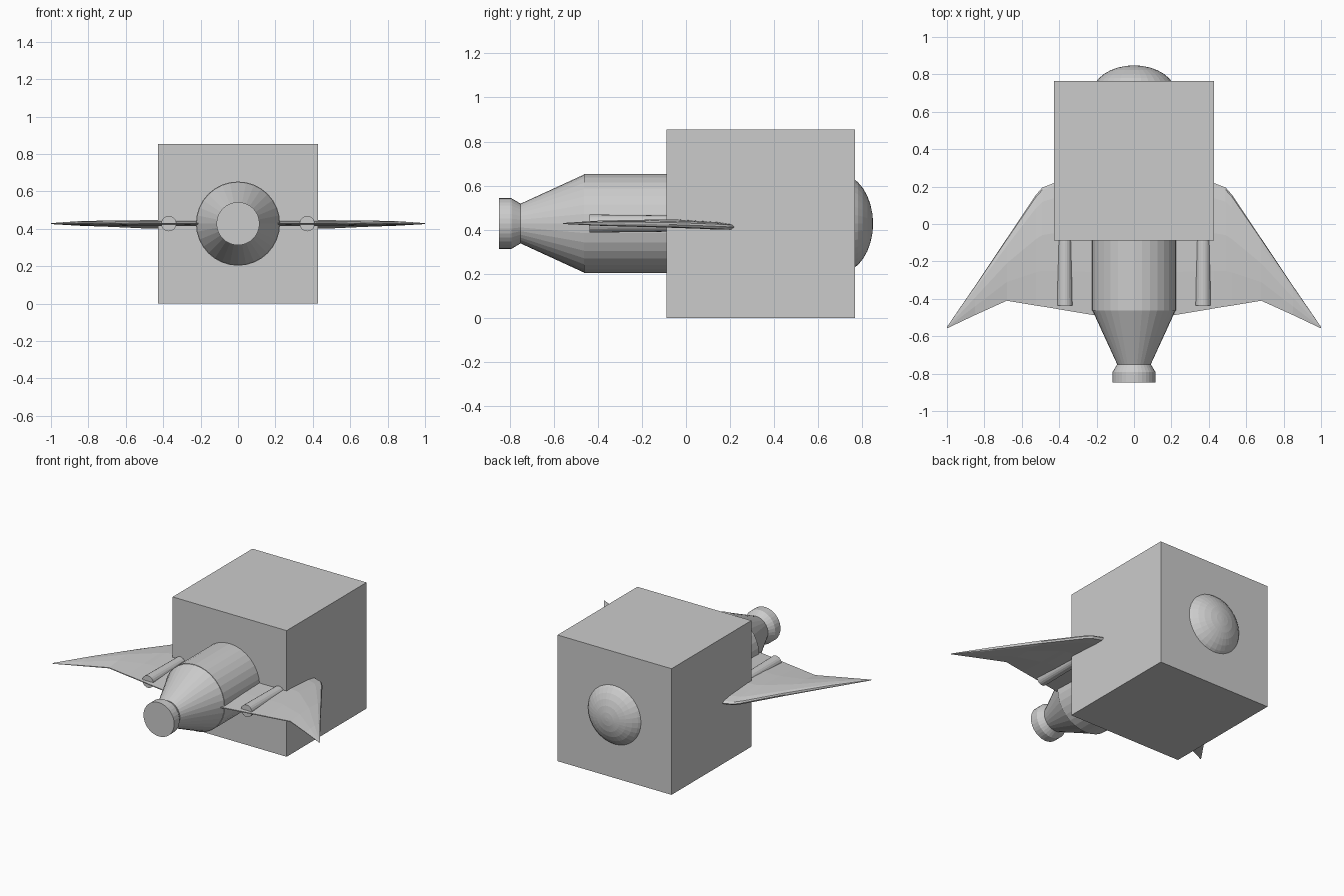
import bpy, bmesh, math

if "Cube" in bpy.data.objects:
    bpy.data.objects.remove(bpy.data.objects["Cube"])

CZ = 0.428  # height of the main axis


def finish(name, bm, mirror=False):
    bmesh.ops.remove_doubles(bm, verts=bm.verts, dist=1e-5)
    bmesh.ops.recalc_face_normals(bm, faces=bm.faces)
    me = bpy.data.meshes.new(name)
    bm.to_mesh(me)
    bm.free()
    ob = bpy.data.objects.new(name, me)
    bpy.context.collection.objects.link(ob)
    if mirror:
        mod = ob.modifiers.new("mirror", 'MIRROR')
        mod.use_mirror_merge = False
    return ob


def skin(bm, loops):
    """Bridge equal-length closed loops and cap both ends."""
    rings = [[bm.verts.new(p) for p in loop] for loop in loops]
    n = len(rings[0])
    for a, b in zip(rings, rings[1:]):
        for i in range(n):
            j = (i + 1) % n
            bm.faces.new((a[i], a[j], b[j], b[i]))
    bm.faces.new(rings[0])
    bm.faces.new(rings[-1])


def lathe(name, profile, x=0.0, sides=32, mirror=False):
    """Revolve (y, radius) pairs around a line parallel to y."""
    bm = bmesh.new()
    ang = [2 * math.pi * i / sides for i in range(sides)]
    skin(bm, [[(x + r * math.cos(a), y, CZ + r * math.sin(a)) for a in ang]
              for y, r in profile])
    return finish(name, bm, mirror)


# Large cargo cube
bm = bmesh.new()
bmesh.ops.create_cube(bm, size=0.855)
bmesh.ops.translate(bm, verts=bm.verts, vec=(0, 0.338, 0.4275))
finish("cube_hull", bm)

# Fuselage with rounded nose poking out of the cube
nose = [(0.695 + 0.153 * math.sin(t), 0.225 * math.cos(t))
        for t in (math.radians(90 * i / 8) for i in range(8))]
lathe("fuselage", [(-0.463, 0.225)] + nose + [(0.848, 0.012)])

# Tapered tail and nozzle
lathe("tail_cone", [(-0.463, 0.222), (-0.75, 0.09)])
lathe("nozzle", [(-0.75, 0.09), (-0.792, 0.115), (-0.848, 0.115)])

# Pods on the wings
lathe("wing_pod", [(-0.437, 0.041), (-0.1, 0.037), (0.1, 0.03)],
      x=0.37, sides=20, mirror=True)

# Swept wing: span stations (x, leading y, trailing y, thickness, droop)
stations = [(0.15, 0.30, -0.498, 1.0, -0.015),
            (0.425, 0.22, -0.452, 1.0, -0.015),
            (0.49, 0.195, -0.441, 1.0, -0.015),
            (0.525, 0.155, -0.436, 0.95, -0.013),
            (0.68, -0.077, -0.41, 0.9, -0.004),
            (0.85, -0.331, -0.487, 0.7, 0.0),
            (1.0, -0.55, -0.558, 0.15, 0.0)]
# Aerofoil: (chord fraction, height)
foil = [(0, 0), (0.02, 0.01), (0.12, 0.017), (0.4, 0.019), (0.7, 0.014), (1, 0.003),
        (1, -0.003), (0.7, -0.011), (0.4, -0.014), (0.12, -0.016), (0.02, -0.012)]
bm = bmesh.new()
skin(bm, [[(x, le + (te - le) * f,
            CZ + h * th + dr * max(0, 1 - f / 0.4)) for f, h in foil]
          for x, le, te, th, dr in stations])
finish("wing", bm, mirror=True)
